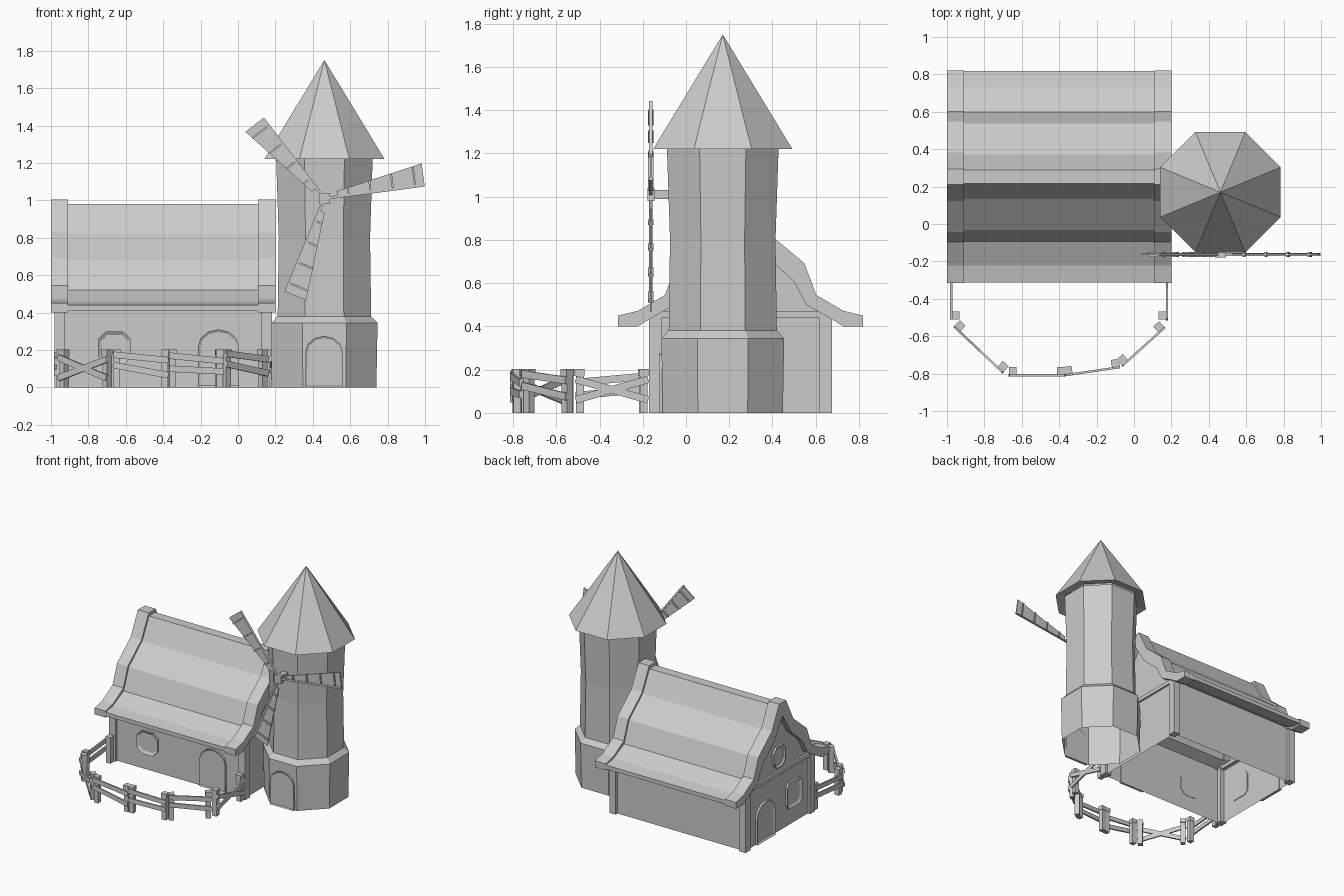
import bpy, bmesh
from math import sin, cos, pi, radians
from mathutils import Vector, Matrix

if "Cube" in bpy.data.objects:
    bpy.data.objects.remove(bpy.data.objects["Cube"])

HY = 0.2525            # house centre line in y
TX, TY = 0.462, 0.17   # tower axis


def finish(name, bm):
    bmesh.ops.recalc_face_normals(bm, faces=bm.faces[:])
    me = bpy.data.meshes.new(name)
    bm.to_mesh(me)
    bm.free()
    ob = bpy.data.objects.new(name, me)
    bpy.context.collection.objects.link(ob)
    return ob


def plate(name, pts, mat, depth, inset=0, sink=0, bottom=True):
    """Extrude a 2D outline along local w; optional inset, sunken panel."""
    bm = bmesh.new()
    f = bm.faces.new([bm.verts.new((u, v, 0)) for u, v in pts])
    r = bmesh.ops.extrude_face_region(bm, geom=[f])
    top = [g for g in r['geom'] if isinstance(g, bmesh.types.BMFace)]
    vs = [g for g in r['geom'] if isinstance(g, bmesh.types.BMVert)]
    bmesh.ops.translate(bm, verts=vs, vec=(0, 0, depth))
    if not any(f in e.link_faces and len(e.link_faces) > 1 for e in f.edges):
        bm.faces.new([v for v in bm.verts if v not in vs][:len(pts)])
    if inset:
        bmesh.ops.recalc_face_normals(bm, faces=bm.faces[:])
        bmesh.ops.inset_region(bm, faces=top, thickness=inset, depth=-sink)
    bm.transform(mat)
    return finish(name, bm)


def frame(u, v, w, origin):
    m = Matrix((u, v, w)).transposed().to_4x4()
    m.translation = origin
    return m


def beam(name, p, q, width, height):
    p, q = Vector(p), Vector(q)
    bm = bmesh.new()
    bmesh.ops.create_cube(bm, size=1)
    bm.transform(Matrix.Diagonal(((q - p).length, width, height, 1)))
    bm.transform((q - p).to_track_quat('X', 'Z').to_matrix().to_4x4())
    bm.transform(Matrix.Translation((p + q) / 2))
    return finish(name, bm)


def lathe8(name, rings, cap=False):
    """Eight-sided tower shell from (apothem, z) rings, flats facing the axes."""
    bm = bmesh.new()
    loops = []
    for a, z in rings:
        r = a / cos(pi / 8)
        loops.append([bm.verts.new((TX + r * cos(pi / 8 + i * pi / 4),
                                    TY + r * sin(pi / 8 + i * pi / 4), z)) for i in range(8)])
    for lo, hi in zip(loops, loops[1:]):
        for i in range(8):
            j = (i + 1) % 8
            bm.faces.new((lo[i], lo[j], hi[j], hi[i]))
    bmesh.ops.remove_doubles(bm, verts=bm.verts[:], dist=1e-4)
    return finish(name, bm)


def roof(name, outer, inner, x0, x1):
    """Mirrored curved roof section; outer and inner are half profiles."""
    pts = [(-d, z) for d, z in reversed(outer)] + outer + inner
    pts += [(-d, z) for d, z in reversed(inner) if d > 0]
    return plate(name, pts, frame((0, 1, 0), (0, 0, 1), (1, 0, 0), (x0, HY, 0)), x1 - x0)


# House walls: hollow shell open at the bottom
bm = bmesh.new()
gable = [(0.40, 0), (0.40, 0.455), (0.31, 0.50), (0.255, 0.64), (0.10, 0.78), (0, 0.92)]
section = gable + [(-d, z) for d, z in reversed(gable) if d > 0]
ends = [[bm.verts.new((x, HY + d, z)) for d, z in section] for x in (-0.96, 0.16)]
for e in ends:
    bm.faces.new(e)
for i in (0, len(section) - 2):
    bm.faces.new((ends[0][i], ends[0][i + 1], ends[1][i + 1], ends[1][i]))
finish("house_walls", bm)

# Corner posts and gable beams
for x in (-0.953, 0.153):
    for s in (-1, 1):
        y = HY + s * 0.393
        beam("corner_post", (x, y, 0), (x, y, 0.46), 0.06, 0.055)
    beam("gable_beam", (x, HY - 0.40, 0.455), (x, HY + 0.40, 0.455), 0.045, 0.03)

# Roof and its raised gable borders
roof("main_roof",
     [(.037, .98), (.12, .82), (.285, .68), (.345, .52), (.475, .457), (.565, .44)],
     [(.565, .41), (.475, .42), (.32, .49), (.26, .65), (.10, .79), (0, .93)], -0.93, 0.13)
for x in (-1.0, 0.108):
    roof("roof_border",
         [(.042, 1.005), (.13, .83), (.295, .692), (.35, .545), (.475, .472), (.567, .45)],
         [(.567, .40), (.475, .40), (.41, .44), (.305, .50), (.245, .61), (.10, .74), (0, .90)],
         x, x + 0.092)


def arch(w, h):
    r = w / 2
    s = h - r * 0.85
    return [(-r, 0), (r, 0)] + [(r * cos(i * pi / 6), s + (h - s) * sin(i * pi / 6)) for i in range(7)]


def octagon(w, h, cut=0.55):
    a, b = w / 2, h / 2
    c, d = a * cut, b * cut
    return [(c, -b), (a, -d), (a, d), (c, b), (-c, b), (-a, d), (-a, -d), (-c, -b)]


# Doors and windows
def front(x, y, z):
    return frame((1, 0, 0), (0, 0, 1), (0, -1, 0), (x, y, z))


def left(y, z):
    return frame((0, -1, 0), (0, 0, 1), (-1, 0, 0), (-0.955, y, z))


plate("front_door", arch(0.22, 0.31), front(-0.105, HY - 0.397, 0), 0.018, 0.014, 0.008)
plate("front_window", octagon(0.175, 0.175), front(-0.66, HY - 0.397, 0.21), 0.02, 0.02, 0.012)
plate("tower_door", arch(0.20, 0.275), front(0.46, TY - 0.275, 0), 0.02, 0.012, 0.007)
plate("side_door", arch(0.22, 0.30), left(0.415, 0), 0.022, 0.02, 0.01)
plate("side_window", octagon(0.18, 0.20, 0.7), left(0.07, 0.23), 0.022, 0.02, 0.012)
plate("gable_window", octagon(0.14, 0.16, 0.5), left(HY, 0.58), 0.022, 0.018, 0.012)

# Tower with wider base, and pointed cap
lathe8("tower", [(0.278, 0), (0.284, 0.345), (0.25, 0.38), (0.244, 0.80), (0.258, 1.22)])
lathe8("tower_cap", [(0.25, 1.235), (0.322, 1.22), (0, 1.75)])

# Windmill: axle, hub and three sails
HZ = 1.01
beam("axle", (TX, -0.07, HZ), (TX, -0.16, HZ), 0.04, 0.04)
beam("hub", (TX, -0.145, HZ), (TX, -0.178, HZ), 0.06, 0.06)
for k in range(3):
    a = radians(7.5 + 120 * k)
    u, v = Vector((cos(a), 0, sin(a))), Vector((-sin(a), 0, cos(a)))
    c = Vector((TX, -0.163, HZ))
    plate("sail", [(0.07, 0), (0.54, 0), (0.54, 0.118), (0.07, 0.03)],
          frame(u, v, (0, -1, 0), c + Vector((0, 0.004, 0))), 0.008)
    beam("sail_spar", c + u * 0.02, c + u * 0.54, 0.018, 0.014)
    for r in (0.13, 0.25, 0.37, 0.49):
        width = 0.03 + (r - 0.07) * 0.187
        beam("sail_slat", c + u * r, c + u * r + v * width, 0.026, 0.01)

# Fence: sections of two posts and two rails (z at start and end of each rail)
sections = [
    ((-0.953, -0.20), (-0.953, -0.49), (0.17, 0.14, 0.11, 0.08)),
    ((-0.93, -0.545), (-0.70, -0.762), (0.16, 0.05, 0.05, 0.15)),
    ((-0.648, -0.785), (-0.392, -0.785), (0.175, 0.145, 0.12, 0.065)),
    ((-0.352, -0.782), (-0.10, -0.745), (0.17, 0.14, 0.10, 0.085)),
    ((-0.062, -0.725), (0.132, -0.55), (0.18, 0.15, 0.125, 0.075)),
    ((0.153, -0.49), (0.153, -0.195), (0.155, 0.06, 0.06, 0.155)),
]
for p, q, zs in sections:
    p, q = Vector((*p, 0)), Vector((*q, 0))
    d = (q - p).normalized()
    out = Vector((d.y, -d.x, 0)) * 0.024
    for e in (p, q):
        m = frame(d, out.normalized(), (0, 0, 1), e)
        s = 0.018
        plate("fence_post", [(-s, -s), (s, -s), (s, s), (-s, s)], m, 0.2)
        s = 0.021
        m.translation = e + Vector((0, 0, 0.17))
        plate("post_head", [(-s, -s), (s, -s), (s, s), (-s, s)], m, 0.032)
    for z0, z1 in (zs[:2], zs[2:]):
        beam("fence_rail", p - d * 0.02 + out + Vector((0, 0, z0)),
             q + d * 0.02 + out + Vector((0, 0, z1)), 0.012, 0.034)
